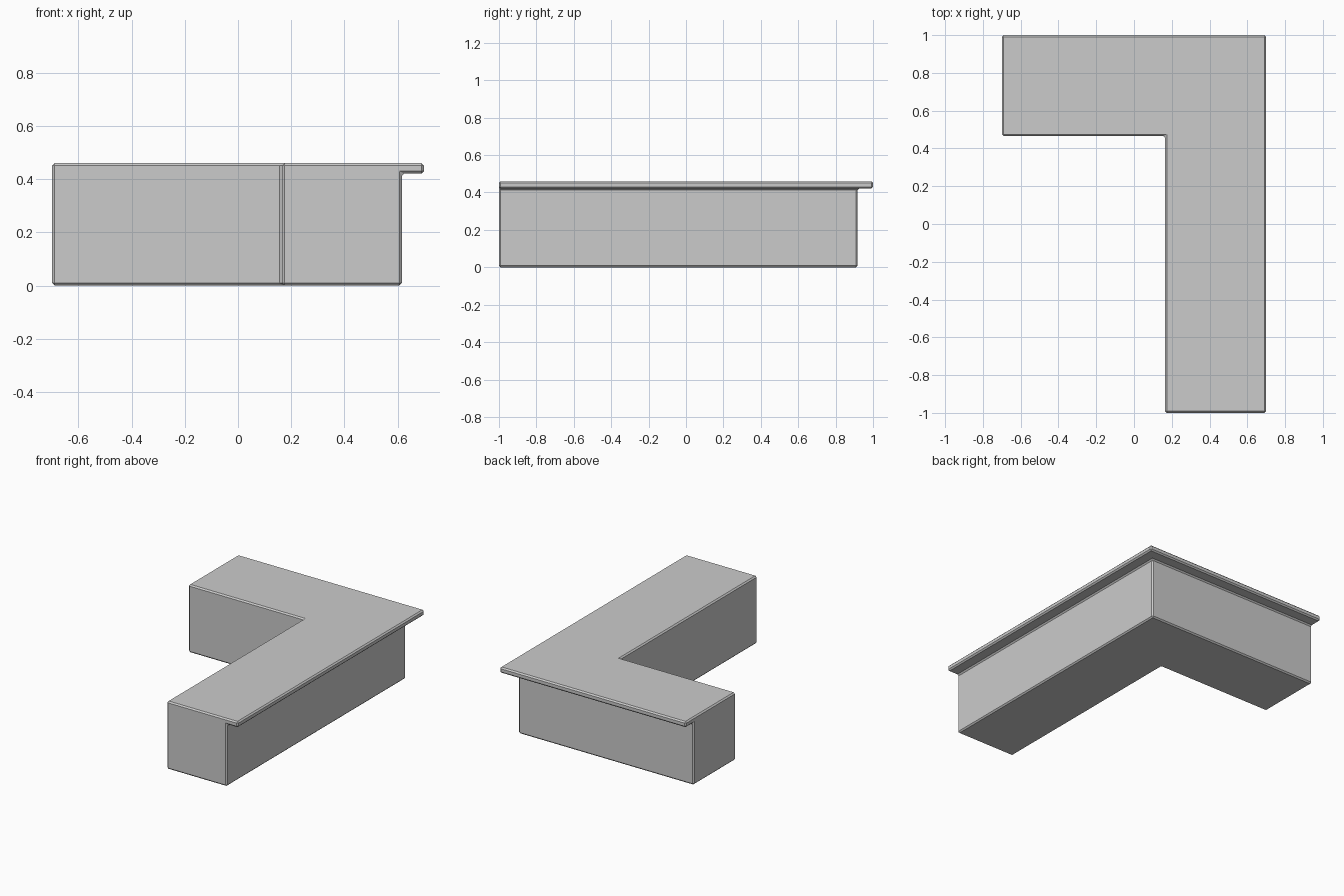
import bpy, bmesh

if "Cube" in bpy.data.objects:
    bpy.data.objects.remove(bpy.data.objects["Cube"])

INNER_X, INNER_Y = 0.165, 0.466   # inside corner of the L
DEPTH, OVERHANG = 0.534, 0.083
HEIGHT, SLAB_Z = 0.46, 0.421

# cross-section: distance out from the inner wall, height
profile = [(0, 0), (DEPTH - OVERHANG, 0), (DEPTH - OVERHANG, SLAB_Z),
           (DEPTH, SLAB_Z), (DEPTH, HEIGHT), (0, HEIGHT)]

# sweep the section along the L with a mitred corner
bm = bmesh.new()
rings = [
    [bm.verts.new((-0.699, INNER_Y + u, z)) for u, z in profile],
    [bm.verts.new((INNER_X + u, INNER_Y + u, z)) for u, z in profile],
    [bm.verts.new((INNER_X + u, -1.0, z)) for u, z in profile],
]
n = len(profile)
for a, b in zip(rings, rings[1:]):
    for i in range(n):
        j = (i + 1) % n
        bm.faces.new((a[i], a[j], b[j], b[i]))
bm.faces.new(rings[0])
bm.faces.new(rings[-1])
# merge the coplanar top and bottom faces across the mitre
bmesh.ops.dissolve_limit(bm, angle_limit=0.01, verts=bm.verts[:], edges=bm.edges[:])
bmesh.ops.recalc_face_normals(bm, faces=bm.faces[:])

mesh = bpy.data.meshes.new("corner_counter")
bm.to_mesh(mesh)
bm.free()
counter = bpy.data.objects.new("corner_counter", mesh)
bpy.context.collection.objects.link(counter)

# small flat chamfer on every edge
bevel = counter.modifiers.new("chamfer", 'BEVEL')
bevel.width = 0.009
bevel.segments = 1
bevel.limit_method = 'ANGLE'
